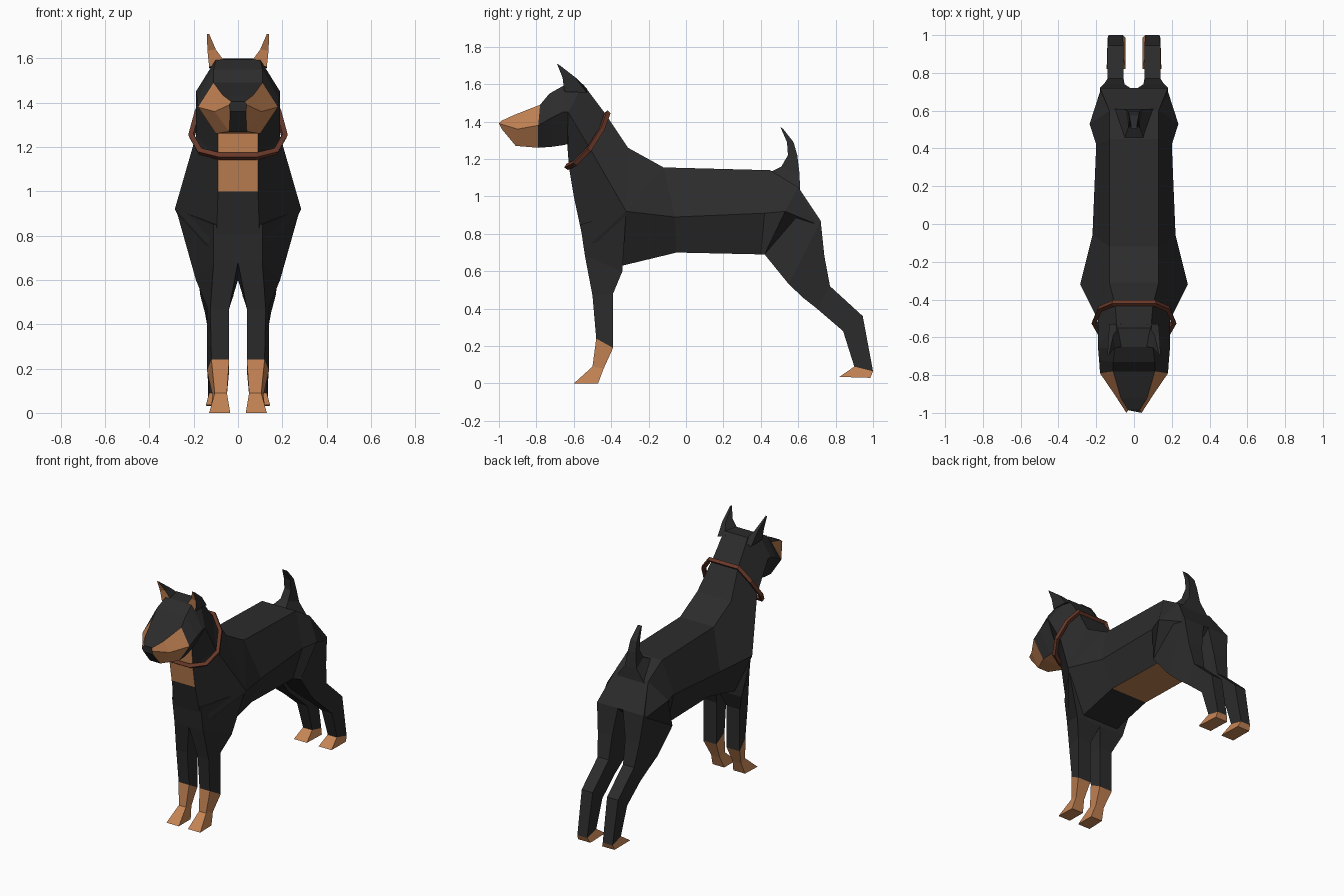
import bpy
import bmesh

default = bpy.data.objects.get("Cube")
if default:
    bpy.data.objects.remove(default, do_unlink=True)


def make_material(name, rgb):
    mat = bpy.data.materials.new(name)
    mat.use_nodes = True
    color = (*rgb, 1)
    mat.diffuse_color = color
    shader = mat.node_tree.nodes["Principled BSDF"]
    shader.inputs["Base Color"].default_value = color
    shader.inputs["Roughness"].default_value = 0.9
    return mat


black_coat = make_material("black_coat", (0.025, 0.025, 0.025))
tan_coat = make_material("tan_coat", (0.56, 0.23, 0.09))
collar_leather = make_material("collar_leather", (0.14, 0.04, 0.022))


def loft(name, rings, is_tan):
    """Bridge rings of points, cap both ends; is_tan(segment, side) picks the colour."""
    bm = bmesh.new()
    loops = [[bm.verts.new(p) for p in ring] for ring in rings]
    count = len(rings[0])
    for i, (a, b) in enumerate(zip(loops, loops[1:])):
        for j in range(count):
            k = (j + 1) % count
            face = bm.faces.new((a[j], a[k], b[k], b[j]))
            face.material_index = int(is_tan(i, j))
    last = len(rings) - 2
    bm.faces.new(loops[0]).material_index = int(is_tan(0, count - 1))
    bm.faces.new(loops[-1]).material_index = int(is_tan(last, count - 1))
    bmesh.ops.remove_doubles(bm, verts=bm.verts, dist=0.0005)
    bmesh.ops.recalc_face_normals(bm, faces=bm.faces)
    mesh = bpy.data.meshes.new(name)
    bm.to_mesh(mesh)
    bm.free()
    mesh.materials.append(black_coat)
    mesh.materials.append(tan_coat)
    obj = bpy.data.objects.new(name, mesh)
    bpy.context.collection.objects.link(obj)
    return obj


def hexagon(top, ridge, bottom):
    """Symmetric six-sided section from three (half width, y, z) points."""
    half = [top, ridge, bottom]
    return half + [(-x, y, z) for x, y, z in reversed(half)]


def quad(yf, zf, yb, zb, inner, outer_front, outer_back):
    """Four-sided limb section with a front edge and a back edge."""
    return [(inner, yf, zf), (outer_front, yf, zf),
            (outer_back, yb, zb), (inner, yb, zb)]


def loft_pair(name, rings, is_tan):
    for side, sign in (("left", 1), ("right", -1)):
        mirrored = [[(sign * x, y, z) for x, y, z in ring] for ring in rings]
        loft(f"{name}_{side}", mirrored, is_tan)


# Torso and neck: throat panel and belly are tan
nape = (0.09, -0.55, 1.60)
jaw_corner = (0.19, -0.63, 1.45)
throat = (0.09, -0.635, 1.28)
withers = (0.13, -0.31, 1.26)
shoulder = (0.285, -0.32, 0.92)
back_front = (0.13, -0.12, 1.155)
torso = [
    (nape, jaw_corner, throat),
    ((0.10, -0.43, 1.44), (0.19, -0.51, 1.25), (0.09, -0.625, 1.15)),
    (withers, shoulder, (0.09, -0.60, 1.0)),
    (withers, shoulder, (0.10, -0.54, 0.72)),
    (back_front, shoulder, (0.14, -0.34, 0.63)),
    (back_front, (0.22, -0.06, 0.89), (0.14, -0.05, 0.70)),
    ((0.13, 0.45, 1.14), (0.20, 0.42, 0.91), (0.14, 0.40, 0.69)),
    ((0.13, 0.60, 1.05), (0.235, 0.53, 0.92), (0.19, 0.42, 0.69)),
    ((0.17, 0.72, 0.87), (0.18, 0.70, 0.85), (0.05, 0.68, 0.83)),
]
loft("torso", [hexagon(*s) for s in torso],
     lambda i, j: j == 2 and i in (0, 1, 5))

# Head: tan muzzle sides and jaw, dark bridge, nose and lip
head = [
    ((0.03, -0.985, 1.405), (0.04, -1.0, 1.39), (0.035, -0.985, 1.36)),
    ((0.07, -0.92, 1.435), (0.105, -0.90, 1.36), (0.04, -0.91, 1.27)),
    ((0.11, -0.78, 1.49), (0.18, -0.79, 1.38), (0.10, -0.79, 1.26)),
    ((0.11, -0.73, 1.55), (0.185, -0.72, 1.42), (0.10, -0.72, 1.265)),
    ((0.10, -0.65, 1.595), (0.19, -0.66, 1.45), (0.09, -0.65, 1.275)),
    (nape, jaw_corner, throat),
]
loft("head", [hexagon(*s) for s in head],
     lambda i, j: (i > 0 if j == 2 else i < 2 and j != 5))

# Ears: tan on the forward side
loft_pair("ear", [
    [(0.06, -0.65, 1.585), (0.13, -0.65, 1.56),
     (0.13, -0.53, 1.555), (0.07, -0.53, 1.575)],
    [(0.10, -0.655, 1.64), (0.138, -0.66, 1.635),
     (0.135, -0.59, 1.635), (0.11, -0.59, 1.635)],
    [(0.13, -0.69, 1.71), (0.14, -0.69, 1.71),
     (0.14, -0.68, 1.705), (0.13, -0.68, 1.705)],
], lambda i, j: j == 0)

# Front legs with tan pasterns and paws
front_leg = [
    (-0.565, 0.85, -0.32, 0.92, 0, 0.11, 0.28),
    (-0.54, 0.68, -0.34, 0.60, 0, 0.11, 0.19),
    (-0.50, 0.47, -0.39, 0.48, 0.04, 0.125, 0.14),
    (-0.48, 0.24, -0.39, 0.19, 0.04, 0.12, 0.14),
    (-0.50, 0.09, -0.44, 0.08, 0.05, 0.105, 0.115),
    (-0.60, 0, -0.47, 0, 0.035, 0.13, 0.125),
]
loft_pair("front_leg", [quad(*s) for s in front_leg], lambda i, j: i >= 3)

# Hind legs with tan paws
hind_leg = [
    (0.42, 0.69, 0.60, 1.05, 0, 0.19, 0.13),
    (0.55, 0.53, 0.72, 0.87, 0.02, 0.17, 0.18),
    (0.63, 0.455, 0.74, 0.68, 0.05, 0.15, 0.16),
    (0.70, 0.40, 0.77, 0.52, 0.055, 0.14, 0.14),
    (0.84, 0.28, 0.945, 0.36, 0.055, 0.135, 0.14),
    (0.90, 0.09, 1.0, 0.065, 0.06, 0.13, 0.135),
    (0.82, 0.035, 0.985, 0.03, 0.045, 0.145, 0.14),
]
loft_pair("hind_leg", [quad(*s) for s in hind_leg], lambda i, j: i >= 5)

# Tail: broad root and a thin tip curling forward
tail = [
    (0.43, 1.12, 0.61, 1.03, 0.06, 0.11),
    (0.51, 1.16, 0.607, 1.12, 0.03, 0.045),
    (0.545, 1.22, 0.595, 1.22, 0.025, 0.03),
    (0.54, 1.29, 0.575, 1.29, 0.025, 0.025),
    (0.505, 1.37, 0.52, 1.36, 0.015, 0.015),
]
loft("tail", [[(-wf, yf, zf), (wf, yf, zf), (wb, yb, zb), (-wb, yb, zb)]
              for yf, zf, yb, zb, wf, wb in tail], lambda i, j: False)

# Collar: closed faceted strap around the neck
strap_half = [(0.11, -0.42, 1.445), (0.18, -0.45, 1.36), (0.21, -0.52, 1.25),
              (0.17, -0.59, 1.18), (0.08, -0.635, 1.158)]
strap = strap_half + [(-x, y, z) for x, y, z in reversed(strap_half)]
curve = bpy.data.curves.new("collar", "CURVE")
curve.dimensions = "3D"
curve.bevel_depth = 0.017
curve.bevel_resolution = 0
spline = curve.splines.new("POLY")
spline.points.add(len(strap) - 1)
for point, co in zip(spline.points, strap):
    point.co = (*co, 1)
spline.use_cyclic_u = True
spline.use_smooth = False
curve.materials.append(collar_leather)
collar = bpy.data.objects.new("collar", curve)
bpy.context.collection.objects.link(collar)
